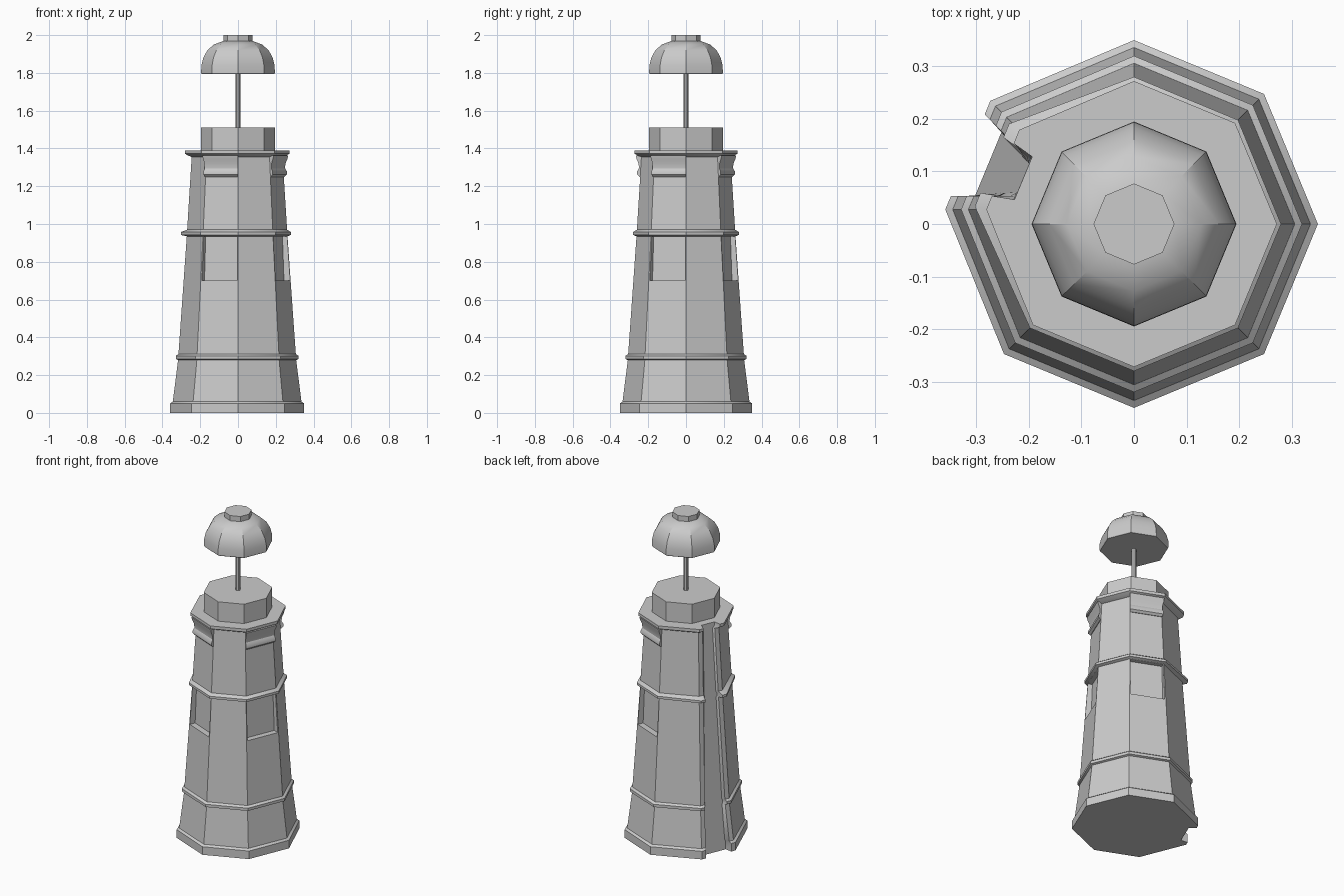
import bpy, math
from math import cos, sin, radians, pi

if "Cube" in bpy.data.objects:
    bpy.data.objects.remove(bpy.data.objects["Cube"])


def make(name, verts, faces, smooth=True):
    me = bpy.data.meshes.new(name)
    me.from_pydata(verts, [], faces)
    me.update()
    ob = bpy.data.objects.new(name, me)
    bpy.context.collection.objects.link(ob)
    bpy.ops.object.select_all(action='DESELECT')
    ob.select_set(True)
    bpy.context.view_layer.objects.active = ob
    if smooth:
        bpy.ops.object.shade_smooth_by_angle(angle=radians(30))
    return ob


def loft(name, rings, smooth=True):
    n = len(rings[0])
    verts = [p for r in rings for p in r]
    faces = [(i * n + j, i * n + (j + 1) % n, (i + 1) * n + (j + 1) % n, (i + 1) * n + j)
             for i in range(len(rings) - 1) for j in range(n)]
    faces.append(tuple(reversed(range(n))))
    faces.append(tuple(range((len(rings) - 1) * n, len(rings) * n)))
    return make(name, verts, faces, smooth)


def polar(r, deg, z):
    a = radians(deg)
    return (r * cos(a), r * sin(a), z)


def turned(name, profile, sides=8):
    return loft(name, [[polar(r, 360 * i / sides, z) for i in range(sides)] for z, r in profile])


# Tower cross-section: octagon with one back-left face recessed between two jambs
def section(z, r, ext=0.0):
    nx, ny = cos(radians(157.5)), sin(radians(157.5))

    def loc(n, t):
        return (n * nx - t * ny, n * ny + t * nx, z)
    ap, half = r * cos(pi / 8), r * sin(pi / 8)
    out = ap + 0.019 + ext
    inner = 0.30 - 0.072 * z / 1.39
    t0, t1, t2 = half - 0.022, half - 0.05, half - 0.06
    pts = [polar(r, a, z) for a in (0, 45, 90)]
    pts += [loc(out, -t0), loc(out, -t1), loc(inner, -t2),
            loc(inner, t2), loc(out, t1), loc(out, t0)]
    return pts + [polar(r, a, z) for a in (225, 270, 315)]


tower_profile = [(0, .35), (.05, .35), (.06, .336), (.28, .308), (.285, .32), (.302, .32),
                 (.312, .306), (.935, .262), (.942, .28, .015), (.957, .28, .015), (.97, .26),
                 (1.355, .236), (1.362, .255), (1.372, .272), (1.39, .272)]
tower = loft("tower", [section(*p) for p in tower_profile])

# Window recesses and cornice brackets on the three other alternate faces
for k, mid in enumerate((67.5, 247.5, 337.5)):
    n = (cos(radians(mid)), sin(radians(mid)))

    def at(d, t, z):
        return (d * n[0] - t * n[1], d * n[1] + t * n[0], z)
    ring = lambda z, d, w: [at(d, -w, z), at(.35, -w, z), at(.35, w, z), at(d, w, z)]
    cutter = loft(f"window_cutter_{k}", [ring(.70, .222, .1), ring(.934, .215, .096)], False)
    cutter.hide_render = True
    cutter.hide_viewport = True
    mod = tower.modifiers.new(f"window_{k}", 'BOOLEAN')
    mod.operation = 'DIFFERENCE'
    mod.solver = 'EXACT'
    mod.object = cutter

    prof = [(1.25, .215), (1.25, .246), (1.262, .259), (1.278, .259), (1.295, .249),
            (1.32, .251), (1.345, .262), (1.362, .266), (1.362, .215)]
    loft(f"cornice_bracket_{k}", [[polar(r, mid + s, z) for z, r in prof]
                                  for s in (22.5, -22.5)])

# Lantern base, pole, domed roof and cap
turned("lantern_base", [(1.38, .195), (1.51, .195)])
turned("lantern_pole", [(1.50, .013), (1.80, .013)])
turned("dome", [(1.795, .192), (1.80, .195), (1.84, .194), (1.88, .184), (1.92, .162),
                (1.95, .128), (1.968, .08)])
turned("dome_cap", [(1.96, .077), (2.0, .077)])
